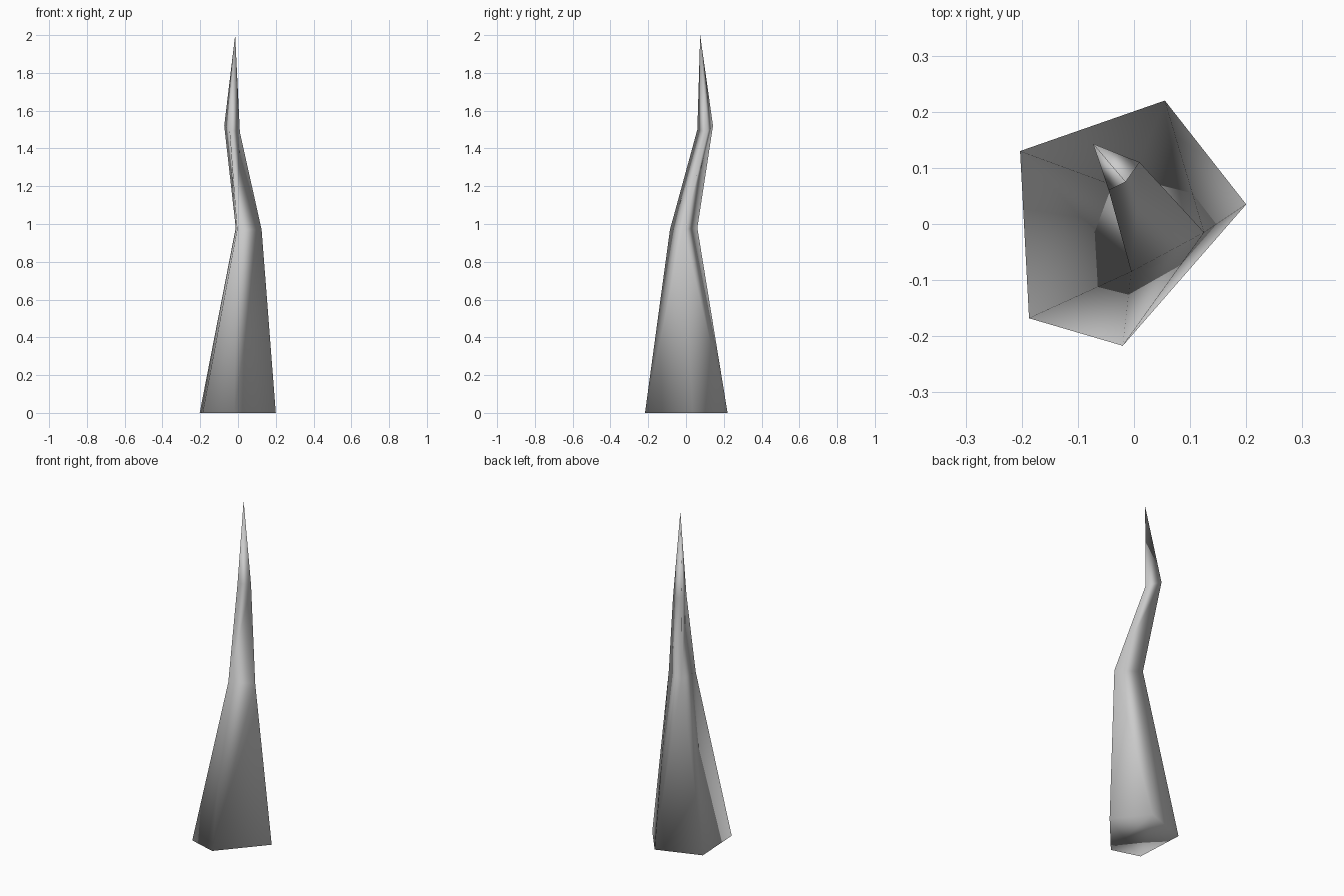
import bpy
import bmesh

cube = bpy.data.objects.get("Cube")
if cube:
    bpy.data.objects.remove(cube, do_unlink=True)

# Plain grey surface
grey = bpy.data.materials.new("plain grey")
grey.use_nodes = True
color = (0.6, 0.6, 0.6, 1)
grey.diffuse_color = color
grey.node_tree.nodes["Principled BSDF"].inputs["Base Color"].default_value = color

bm = bmesh.new()


def ring(points):
    return [bm.verts.new(p) for p in points]


def skin(lower, upper):
    """Join two matching triangular rings with quads."""
    for i in range(len(lower)):
        j = (i + 1) % len(lower)
        bm.faces.new((lower[i], lower[j], upper[j], upper[i]))


# Five-sided foot, counter-clockwise from the front right corner
foot = ring([(-0.187, -0.168, 0), (-0.02, -0.217, 0), (0.2, 0.035, 0),
             (0.055, 0.22, 0), (-0.203, 0.13, 0)])
# Three-sided sections at the two bends, and the point
low_bend = ring([(-0.005, -0.085, 0.97), (0.125, -0.015, 0.97), (-0.012, 0.06, 0.98)])
high_bend = ring([(-0.045, 0.06, 1.5), (0.01, 0.11, 1.485), (-0.073, 0.143, 1.52)])
tip = bm.verts.new((-0.015, 0.075, 2))

# Base cap and the flared foot, narrowing from five sides to three
bm.faces.new(foot[::-1])
f0, f1, f2, f3, f4 = foot
a, b, c = low_bend
for face in [(f0, f1, a), (f1, b, a), (f1, f2, b), (f2, f3, b),
             (f3, c, b), (f3, f4, c), (f4, f0, a, c)]:
    bm.faces.new(face)

# Bent shaft and pointed end
skin(low_bend, high_bend)
for i in range(3):
    bm.faces.new((high_bend[i], high_bend[(i + 1) % 3], tip))

bmesh.ops.recalc_face_normals(bm, faces=bm.faces[:])
for face in bm.faces:
    face.smooth = True

mesh = bpy.data.meshes.new("bent_spike")
bm.to_mesh(mesh)
bm.free()
mesh.materials.append(grey)
spike = bpy.data.objects.new("bent_spike", mesh)
bpy.context.collection.objects.link(spike)
